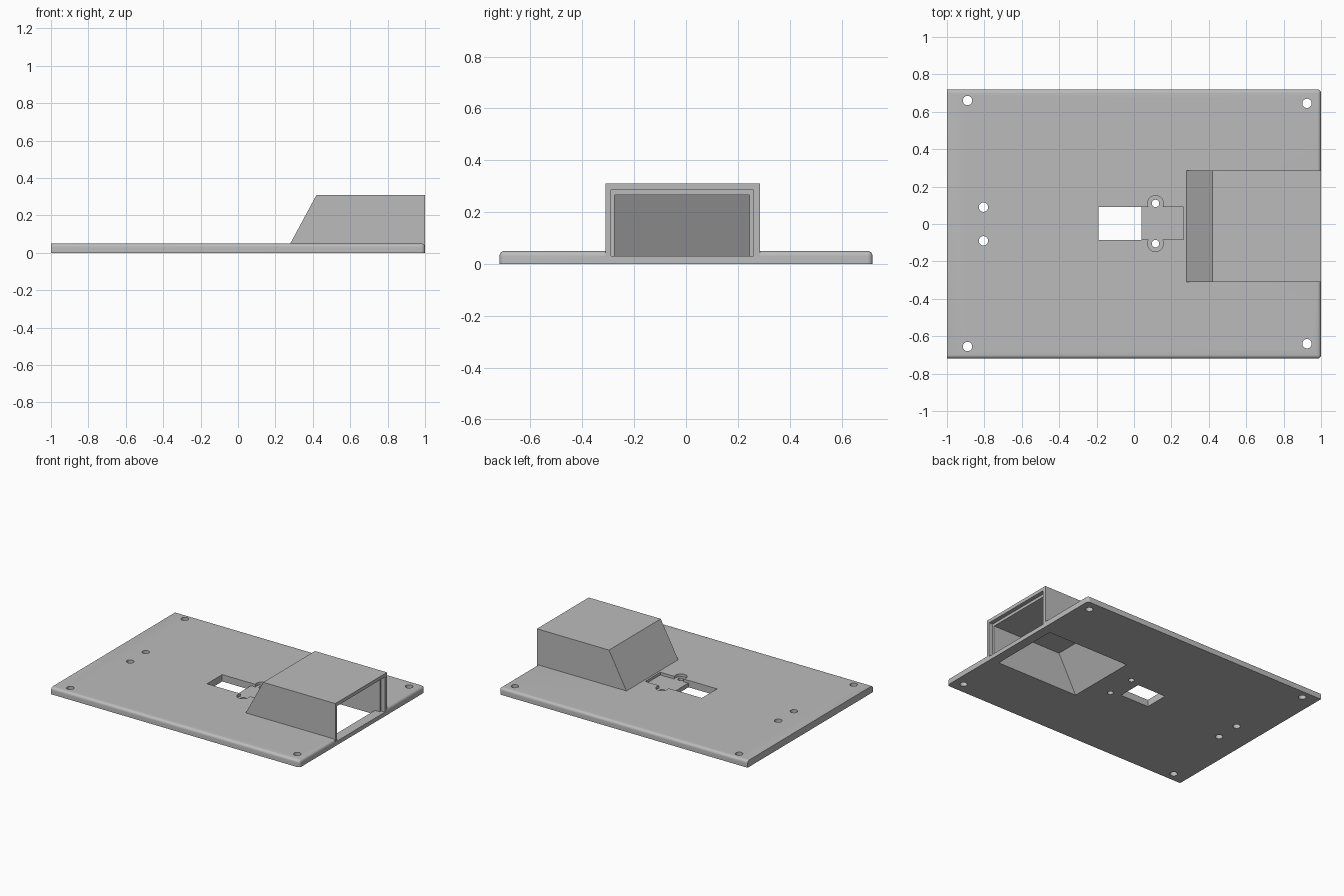
import bpy, bmesh, math

cube = bpy.data.objects.get("Cube")
if cube:
    bpy.data.objects.remove(cube, do_unlink=True)

grey = bpy.data.materials.new("plain grey")
grey.use_nodes = True
colour = (0.5, 0.5, 0.5, 1)
grey.diffuse_color = colour
grey.node_tree.nodes["Principled BSDF"].inputs["Base Color"].default_value = colour


def add_object(name, bm):
    bmesh.ops.recalc_face_normals(bm, faces=bm.faces)
    mesh = bpy.data.meshes.new(name)
    bm.to_mesh(mesh)
    bm.free()
    mesh.materials.append(grey)
    ob = bpy.data.objects.new(name, mesh)
    bpy.context.collection.objects.link(ob)
    return ob


def prism(name, profile, y0, y1):
    """Extrude an x-z profile along y."""
    bm = bmesh.new()
    face = bm.faces.new([bm.verts.new((x, y0, z)) for x, z in profile])
    new = bmesh.ops.extrude_face_region(bm, geom=[face])["geom"]
    verts = [v for v in new if isinstance(v, bmesh.types.BMVert)]
    bmesh.ops.translate(bm, verts=verts, vec=(0, y1 - y0, 0))
    return add_object(name, bm)


def box(name, x0, x1, y0, y1, z0, z1):
    return prism(name, [(x0, z0), (x1, z0), (x1, z1), (x0, z1)], y0, y1)


def cylinder(name, x, y, r, z0, z1):
    bm = bmesh.new()
    bmesh.ops.create_cone(bm, cap_ends=True, segments=32, radius1=r, radius2=r, depth=z1 - z0)
    bmesh.ops.translate(bm, verts=bm.verts, vec=(x, y, (z0 + z1) / 2))
    return add_object(name, bm)


def combine(target, tool, operation):
    mod = target.modifiers.new(operation, 'BOOLEAN')
    mod.operation, mod.solver, mod.object = operation, 'EXACT', tool
    bpy.context.view_layer.objects.active = target
    bpy.ops.object.modifier_apply(modifier=mod.name)
    bpy.data.objects.remove(tool, do_unlink=True)


T = 0.05        # plate thickness
STEP = 0.03     # floor height of the recess and doorway
HALF = 0.72     # half width of the plate

# Base plate: rounded everywhere except the left end and the underside
plate = box("mounting_plate", -1, 1, -HALF, HALF, 0, T)
bm = bmesh.new()
bm.from_mesh(plate.data)
edges = []
for e in bm.edges:
    mid = (e.verts[0].co + e.verts[1].co) / 2
    if mid.x > -0.9 and mid.z > 0.01:
        edges.append(e)
bmesh.ops.bevel(bm, geom=edges, offset=0.02, segments=6, profile=0.5, affect='EDGES')
bm.to_mesh(plate.data)
bm.free()

# Sloped housing
combine(plate, prism("housing", [(0.269, STEP), (0.42, 0.31), (1, 0.31), (1, STEP)],
                     -0.31, 0.285), 'UNION')

# Hollow interior, open at the end and through the underside
cutters = [
    prism("interior", [(0.265, -0.01), (0.413, 0.265), (1.02, 0.265), (1.02, STEP),
                       (0.93, STEP), (0.93, -0.01)], -0.275, 0.245),
    box("doorway_rebate", 0.97, 1.02, -0.29, 0.26, STEP, 0.285),
    # Window and shallow recess
    box("window", -0.19, 0.04, -0.085, 0.09, -0.02, 0.1),
    box("recess", 0.03, 0.265, -0.083, 0.092, STEP, 0.07),
]

# Screw seats beside the recess
for y in (0.11, -0.105):
    cutters.append(cylinder("screw_seat", 0.115, y, 0.042, STEP, 0.07))
    cutters.append(cylinder("screw_hole", 0.115, y, 0.02, -0.02, 0.08))

# Mounting holes
for x, y in ((-0.89, 0.66), (-0.89, -0.655), (0.925, 0.645), (0.925, -0.64),
             (-0.805, 0.09), (-0.805, -0.09)):
    cutters.append(cylinder("mounting_hole", x, y, 0.025, -0.02, 0.1))

for cutter in cutters:
    combine(plate, cutter, 'DIFFERENCE')

bpy.ops.object.select_all(action='DESELECT')
plate.select_set(True)
bpy.context.view_layer.objects.active = plate
bpy.ops.object.shade_smooth_by_angle(angle=math.radians(30))
